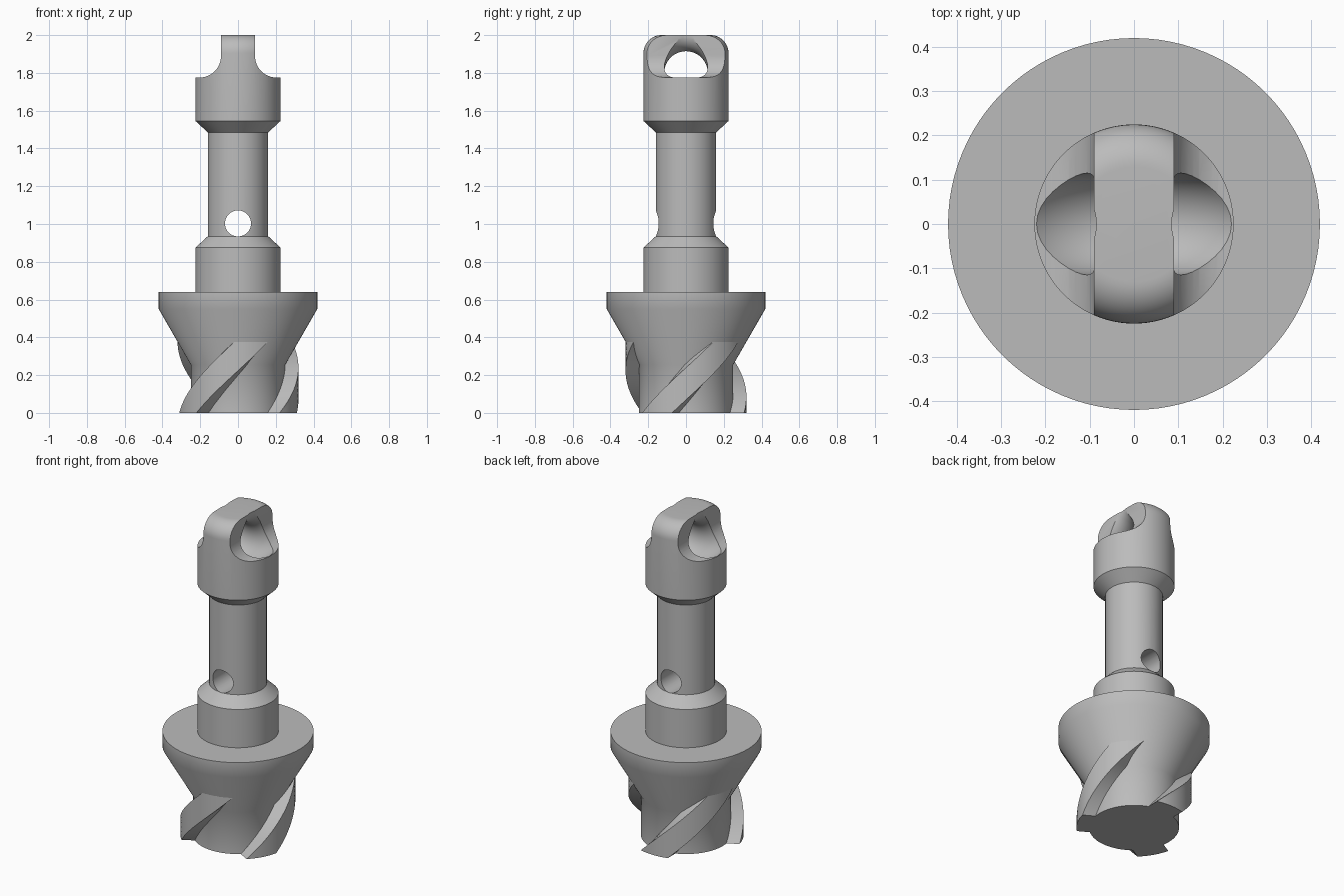
import bpy, bmesh
from math import sin, cos, pi, radians, asin

cube = bpy.data.objects.get("Cube")
if cube:
    bpy.data.objects.remove(cube, do_unlink=True)

steel = bpy.data.materials.new("steel grey")
steel.use_nodes = True
GREY = (0.5, 0.5, 0.5, 1)
steel.diffuse_color = GREY
steel.node_tree.nodes["Principled BSDF"].inputs["Base Color"].default_value = GREY


def make(name, bm, helper=False):
    bmesh.ops.recalc_face_normals(bm, faces=bm.faces)
    mesh = bpy.data.meshes.new(name)
    bm.to_mesh(mesh)
    bm.free()
    obj = bpy.data.objects.new(name, mesh)
    bpy.context.collection.objects.link(obj)
    mesh.materials.append(steel)
    obj.hide_render = helper
    return obj


def bridge(bm, rings, closed=False):
    """Skin a list of vertex rings, capping both ends unless closed."""
    n = len(rings[0])
    pairs = list(zip(rings, rings[1:])) + ([(rings[-1], rings[0])] if closed else [])
    for a, b in pairs:
        for i in range(n):
            j = (i + 1) % n
            bm.faces.new((a[i], a[j], b[j], b[i]))
    if not closed:
        bm.faces.new(rings[0])
        bm.faces.new(rings[-1])


def lathe(name, profile, sides=96):
    bm = bmesh.new()
    rings = [[bm.verts.new((r * sin(2 * pi * i / sides), -r * cos(2 * pi * i / sides), z))
              for i in range(sides)] for r, z in profile]
    bridge(bm, rings)
    return make(name, bm)


def prism(name, outline, depth):
    """Extrude an x-z outline along y."""
    bm = bmesh.new()
    bridge(bm, [[bm.verts.new((x, y, z)) for x, z in outline] for y in (-depth, depth)])
    return make(name, bm, True)


def arc(cx, cz, r, start, end, steps=12):
    angles = [radians(start + (end - start) * i / steps) for i in range(steps + 1)]
    return [(cx + r * cos(a), cz + r * sin(a)) for a in angles]


# Turned body: pilot, countersink cone, collar, shank and domed-edge head
body = lathe("turned_body", [
    (0.25, 0), (0.25, 0.255), (0.42, 0.55), (0.42, 0.64), (0.225, 0.64),
    (0.225, 0.875), (0.16, 0.935), (0.16, 1.485), (0.225, 1.545),
] + arc(0.13, 1.905, 0.095, 0, 90))

# Shoulder cutters leave a flat tang with concave fillets
shoulder = [(0.09, 2.1)] + arc(0.205, 1.89, 0.115, 180, 270) + [(0.4, 1.775), (0.4, 2.1)]
cutters = [prism("shoulder_cutter", [(s * x, z) for x, z in shoulder], 0.4) for s in (1, -1)]

# Ring-shaped cutter for the curved eye through the tang
bm = bmesh.new()
rings = []
for i in range(72):
    a = 2 * pi * i / 72
    rings.append([bm.verts.new((r * cos(a), y, 2.0 + r * sin(a)))
                  for r, y in arc(0.2, 0, 0.115, 0, 350, 35)])
bridge(bm, rings, closed=True)
cutters.append(make("eye_cutter", bm, True))

# Cross hole through the shank
cutters.append(prism("cross_hole_cutter", arc(0, 1.003, 0.069, 0, 352.5, 47), 0.4))

bpy.context.view_layer.objects.active = body
for cutter in cutters:
    mod = body.modifiers.new(cutter.name, "BOOLEAN")
    mod.operation = "DIFFERENCE"
    mod.solver = "EXACT"
    mod.object = cutter
    bpy.ops.object.modifier_apply(modifier=mod.name)
for cutter in cutters:
    bpy.data.objects.remove(cutter, do_unlink=True)


# Three helical cutting ribs that run up into the cone
def helical_rib(name, start, outer=0.32, inner=0.235, half=0.091, height=0.4, steps=28):
    bm = bmesh.new()
    wide, base = asin(half / outer), asin(half / inner)
    section = [(inner, -base)] + [(outer, wide * k / 3) for k in range(-3, 4)] + [(inner, base)]
    rings = []
    for i in range(steps + 1):
        z = height * i / steps
        turn = radians(start + 72 * z / 0.37)
        rings.append([bm.verts.new((r * sin(a + turn), -r * cos(a + turn), z)) for r, a in section])
    bridge(bm, rings)
    return make(name, bm)


ribs = [helical_rib("cutting_rib_%d" % (k + 1), -60 + 120 * k) for k in range(3)]

# Smooth shading with crisp machined edges
bpy.ops.object.select_all(action="DESELECT")
for obj in [body] + ribs:
    obj.select_set(True)
bpy.context.view_layer.objects.active = body
bpy.ops.object.shade_smooth_by_angle(angle=radians(32))
